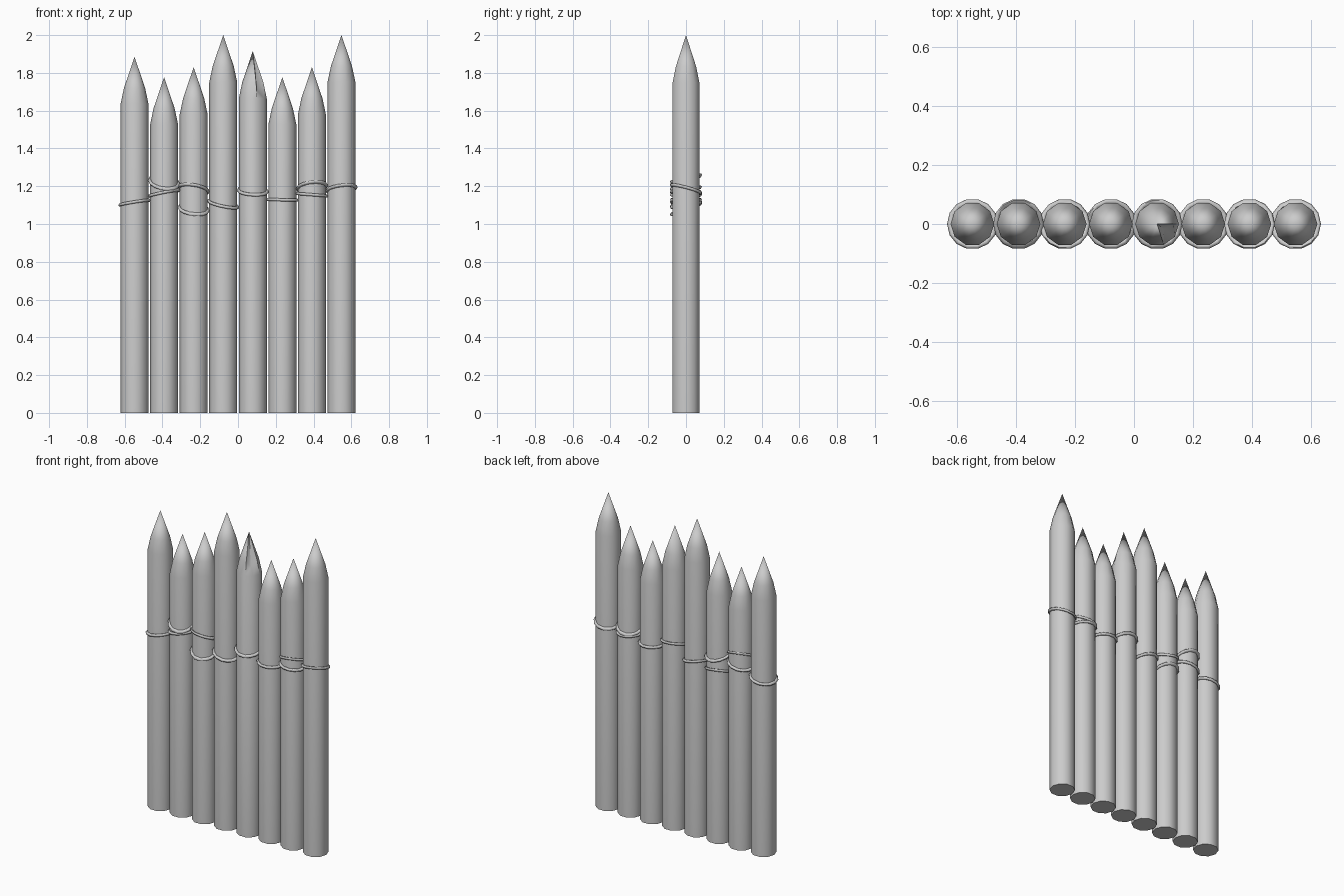
import bpy, bmesh, math
from mathutils import Vector

if "Cube" in bpy.data.objects:
    bpy.data.objects.remove(bpy.data.objects["Cube"])

SIDES, R, STEP = 10, 0.074, 0.1565


def finish(name, bm, angle):
    bmesh.ops.recalc_face_normals(bm, faces=bm.faces)
    me = bpy.data.meshes.new(name)
    bm.to_mesh(me)
    bm.free()
    ob = bpy.data.objects.new(name, me)
    bpy.context.collection.objects.link(ob)
    bpy.ops.object.select_all(action='DESELECT')
    bpy.context.view_layer.objects.active = ob
    ob.select_set(True)
    bpy.ops.object.shade_smooth_by_angle(angle=math.radians(angle))
    return ob


# sharpened stake: straight shaft, slightly convex point
def stake(i, x, tip, chipped):
    bm = bmesh.new()
    rings = []
    for r, z in ((R, 0), (R, tip - 0.25), (0.056, tip - 0.165)):
        rings.append([bm.verts.new((x + r * math.cos(k * math.tau / SIDES),
                                    r * math.sin(k * math.tau / SIDES), z))
                      for k in range(SIDES)])
    top = bm.verts.new((x, 0, tip))
    bm.faces.new(rings[0])
    for a, b in zip(rings, rings[1:]):
        for k in range(SIDES):
            n = (k + 1) % SIDES
            bm.faces.new((a[k], a[n], b[n], b[k]))
    for k in range(SIDES):
        bm.faces.new((rings[2][k], rings[2][(k + 1) % SIDES], top))
    if chipped:  # notch in the front right of the point
        v = rings[2][SIDES - 1]
        v.co = Vector((x + 0.025, -0.018, tip - 0.21))
    finish(f"stake_{i + 1}", bm, 40)


# rope loop: thin ring, tilted by its rise towards +x and towards the front
def rope(i, x, z, rise_x, rise_front, major=0.077, minor=0.009, n=14, m=6):
    bm = bmesh.new()
    loops = []
    for k in range(n):
        a = k * math.tau / n
        loop = []
        for j in range(m):
            b = j * math.tau / m
            r = major + minor * math.cos(b)
            px, py = r * math.cos(a), r * math.sin(a)
            pz = minor * math.sin(b) + (px * rise_x - py * rise_front) / major
            loop.append(bm.verts.new((x + px, py, z + pz)))
        loops.append(loop)
    for k in range(n):
        p, q = loops[k], loops[(k + 1) % n]
        for j in range(m):
            w = (j + 1) % m
            bm.faces.new((p[j], q[j], q[w], p[w]))
    finish(f"rope_loop_{i + 1}", bm, 70)


tips = (1.885, 1.777, 1.83, 2.0, 1.915, 1.777, 1.83, 2.0)
xs = [(i - 3.5) * STEP for i in range(8)]
for i, tip in enumerate(tips):
    stake(i, xs[i], tip, i == 4)

# stake index, height, rise to the right, rise to the front
ropes = ((0, 1.113, 0.012, 0.004), (1, 1.222, -0.01, -0.035),
         (1, 1.163, 0.015, 0.005), (2, 1.185, -0.012, 0.022),
         (2, 1.08, -0.008, -0.028), (3, 1.105, -0.016, -0.012),
         (4, 1.175, -0.004, -0.02), (5, 1.128, -0.002, 0.0),
         (6, 1.195, 0.008, 0.027), (6, 1.155, -0.006, 0.0),
         (7, 1.185, 0.009, 0.02))
for n, (s, z, rx, rf) in enumerate(ropes):
    rope(n, xs[s], z, rx, rf)
